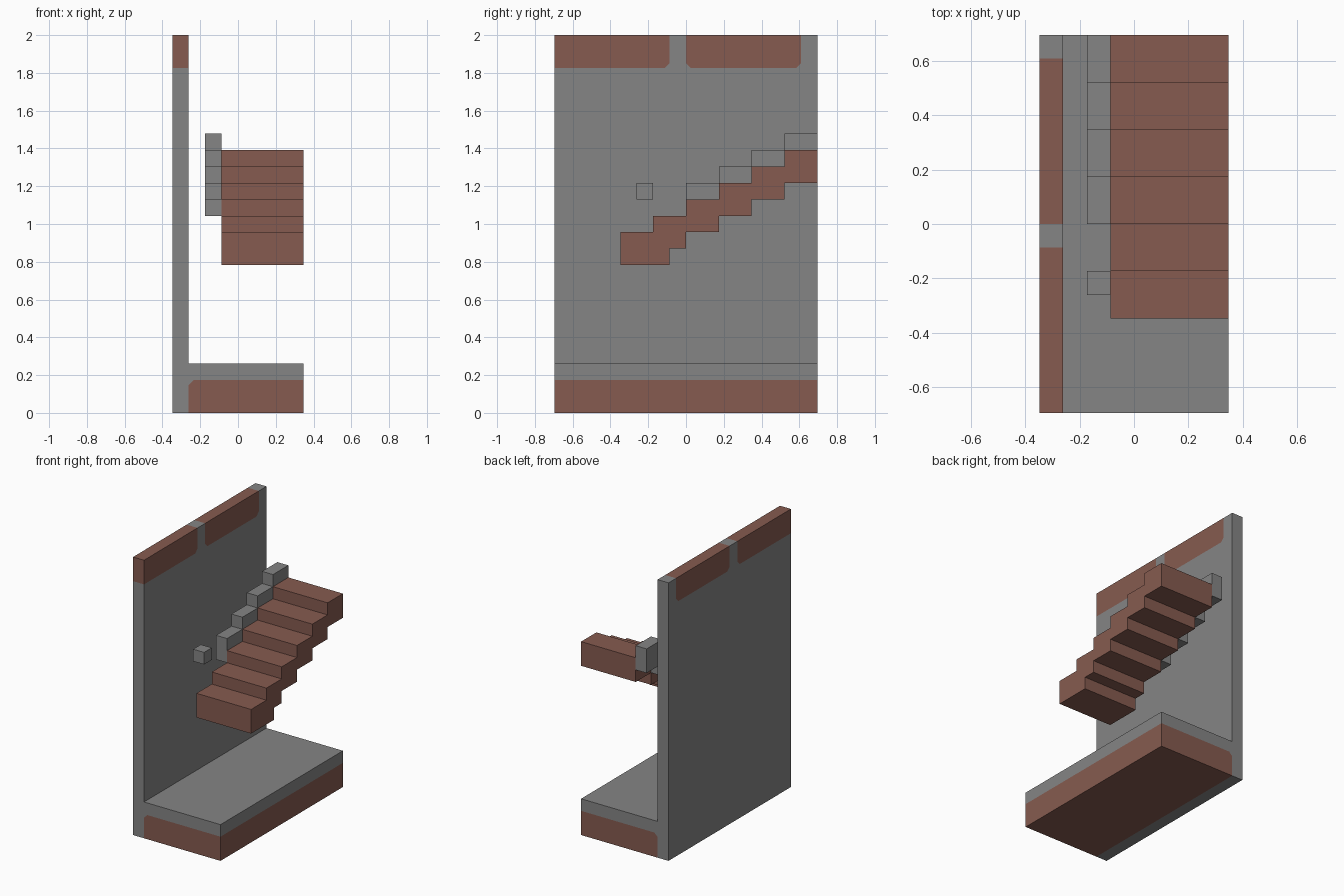
import bpy, bmesh
from mathutils import Vector

U = 2 / 23  # one grid module of the design

if "Cube" in bpy.data.objects:
    bpy.data.objects.remove(bpy.data.objects["Cube"], do_unlink=True)


def material(name, rgb):
    m = bpy.data.materials.new(name)
    m.use_nodes = True
    color = (*rgb, 1)
    m.diffuse_color = color
    m.node_tree.nodes["Principled BSDF"].inputs["Base Color"].default_value = color
    return m


gray = material("stone gray", (0.235, 0.235, 0.235))
brown = material("brick brown", (0.238, 0.105, 0.080))


def prism(profile, axis, start, end):
    """Extrude a closed 2D outline along x or y (in modules)."""
    bm = bmesh.new()
    place = (lambda a, b: (start, a, b)) if axis == "x" else (lambda a, b: (a, start, b))
    face = bm.faces.new([bm.verts.new(place(a, b)) for a, b in profile])
    new = bmesh.ops.extrude_face_region(bm, geom=[face])["geom"]
    shift = Vector((end - start, 0, 0) if axis == "x" else (0, end - start, 0))
    bmesh.ops.translate(bm, verts=[g for g in new if isinstance(g, bmesh.types.BMVert)], vec=shift)
    bmesh.ops.recalc_face_normals(bm, faces=bm.faces)
    return bm


def finish(bm, name, *mats):
    bmesh.ops.scale(bm, vec=(U, U, U), verts=bm.verts)
    mesh = bpy.data.meshes.new(name)
    bm.to_mesh(mesh)
    bm.free()
    for m in mats:
        mesh.materials.append(m)
    obj = bpy.data.objects.new(name, mesh)
    bpy.context.collection.objects.link(obj)


def stepped(steps):
    """Outline of a zigzag band from (y0, y1, bottom, top) steps."""
    top = [p for y0, y1, _, t in steps for p in ((y0, t), (y1, t))]
    bottom = [p for y0, y1, b, _ in steps for p in ((y0, b), (y1, b))]
    return top + bottom[::-1]


# Wall and base: one L-shaped body with painted regions cut into it
body = prism([(-4, 0), (4, 0), (4, 3), (-3, 3), (-3, 23), (-4, 23)], "y", -8, 8)
bmesh.ops.triangulate(body, faces=body.faces)

C = 0.3  # clipped corner size of the painted regions


def top_band(y0, y1):
    """Half-spaces (point, outward normal) of a band on the wall's top."""
    planes = [((0, 0, 21), (0, 0, -1))]
    for y, s in ((y0, -1), (y1, 1)):
        if abs(y) < 8:
            planes += [((0, y, 0), (0, s, 0)), ((0, y, 21 + C), (0, s, -1))]
    return planes


regions = [
    top_band(-8, -1),
    top_band(0, 7),
    [((0, 0, 2), (0, 0, 1)), ((-3, 0, 0), (-1, 0, 0)), ((-3, 0, 2 - C), (-1, 0, 1))],
]
for planes in regions:
    for point, normal in planes:
        bmesh.ops.bisect_plane(body, geom=body.verts[:] + body.edges[:] + body.faces[:],
                               dist=1e-4, plane_co=point, plane_no=normal)
for f in body.faces:
    c = f.calc_center_median()
    f.material_index = int(any(
        all((c - Vector(p)).dot(Vector(n)) < -1e-3 for p, n in planes) for planes in regions))
bmesh.ops.dissolve_limit(body, angle_limit=0.01, verts=body.verts, edges=body.edges,
                         delimit={"MATERIAL"})
finish(body, "wall_and_base", gray, brown)

# Staircase: thick lowest step, then evenly rising treads
treads = [(-4, -2, 9, 11), (-2, -1, 9, 12), (-1, 0, 10, 12)]
treads += [(2 * i, 2 * i + 2, 11 + i, 13 + i) for i in range(4)]
finish(prism(stepped(treads), "x", -1, 4), "staircase", brown)

# Stepped curb beside the upper treads
curb = [(2 * i, 2 * i + 2, 12 + i, 14 + i) for i in range(4)]
finish(prism(stepped(curb), "x", -2, -1), "stair_curb", gray)

# Small floating block beside the lower treads
finish(prism(stepped([(-3, -2, 13, 14)]), "x", -2, -1), "small_block", gray)
